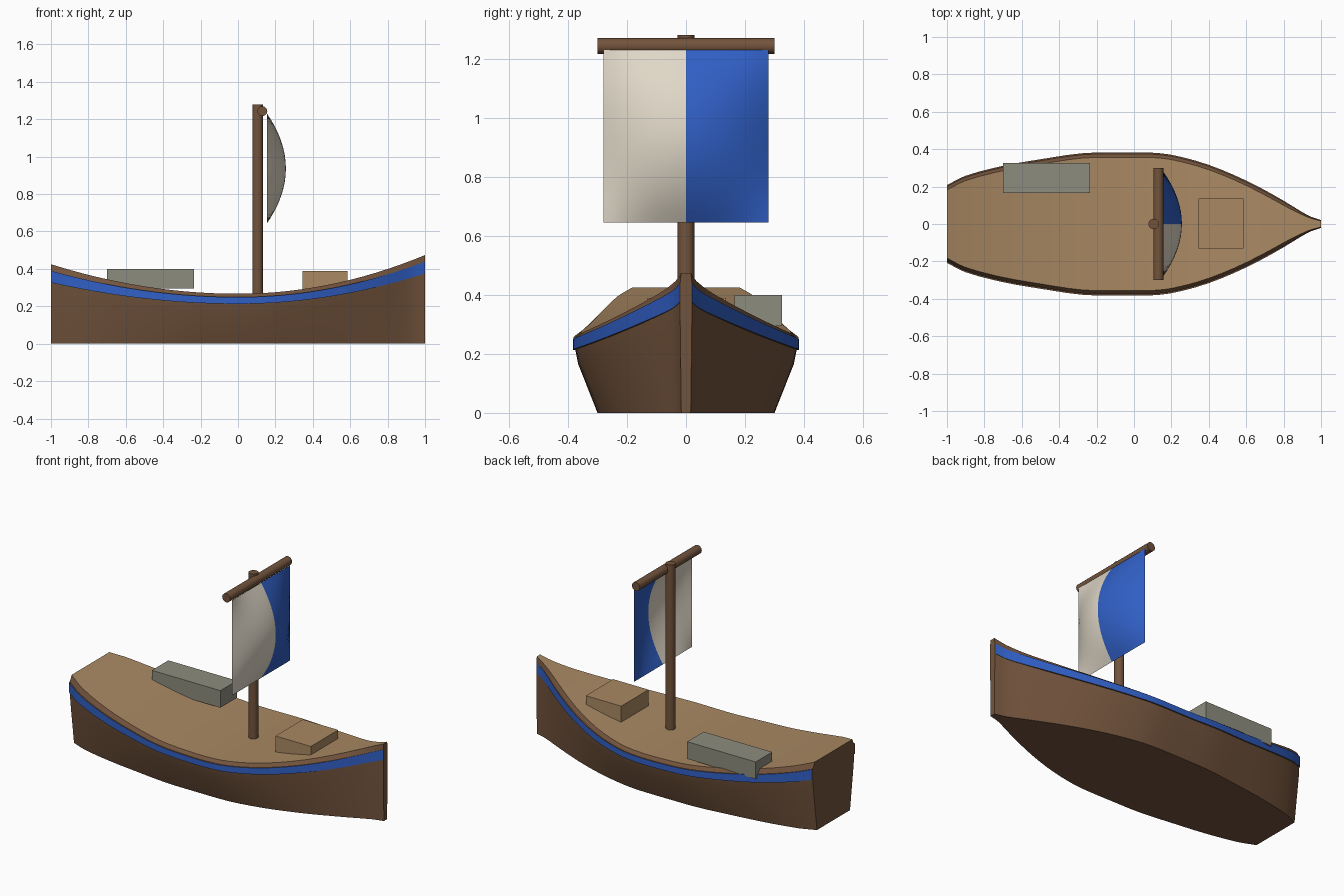
import bpy, bmesh, math

if "Cube" in bpy.data.objects:
    bpy.data.objects.remove(bpy.data.objects["Cube"])


def colour(name, r, g, b):
    m = bpy.data.materials.new(name)
    m.diffuse_color = (r, g, b, 1)
    m.use_nodes = True
    m.node_tree.nodes["Principled BSDF"].inputs["Base Color"].default_value = m.diffuse_color
    return m


BROWN = colour("dark wood", .17, .088, .046)
TAN = colour("deck wood", .40, .25, .125)
BLUE = colour("blue", .03, .115, .56)
CREAM = colour("cream cloth", .75, .69, .58)
GREY = colour("grey", .27, .265, .21)


def finish(name, bm, mats, angle=None):
    bmesh.ops.remove_doubles(bm, verts=bm.verts, dist=1e-5)
    me = bpy.data.meshes.new(name)
    bm.to_mesh(me)
    bm.free()
    ob = bpy.data.objects.new(name, me)
    bpy.context.collection.objects.link(ob)
    for m in mats:
        me.materials.append(m)
    if angle:
        bpy.ops.object.select_all(action='DESELECT')
        bpy.context.view_layer.objects.active = ob
        ob.select_set(True)
        bpy.ops.object.shade_smooth_by_angle(angle=math.radians(angle))
    return ob


def box(name, lo, hi, mat):
    bm = bmesh.new()
    bmesh.ops.create_cube(bm, size=1)
    for v in bm.verts:
        for i in range(3):
            v.co[i] = lo[i] if v.co[i] < 0 else hi[i]
    return finish(name, bm, [mat])


def pole(name, centre, radius, length, mat, along_y=False):
    bm = bmesh.new()
    bmesh.ops.create_cone(bm, cap_ends=True, segments=12, radius1=radius,
                          radius2=radius, depth=length)
    ob = finish(name, bm, [mat], 40)
    ob.location = centre
    if along_y:
        ob.rotation_euler.x = math.pi / 2
    return ob


# Hull plan: (x, half width)
PLAN = [(-1, .2), (-.9, .25), (-.7, .303), (-.5, .338), (-.28, .37), (-.1, .374),
        (.1, .373), (.22, .358), (.4, .308), (.6, .224), (.8, .118), (.93, .044), (1, .02)]


def stations(steps=3):
    """Smooth curve through the plan points."""
    out = []
    n = len(PLAN)
    slope = []
    for i in range(n):
        a, b = PLAN[max(i - 1, 0)], PLAN[min(i + 1, n - 1)]
        slope.append((b[1] - a[1]) / (b[0] - a[0]))
    for i in range(n - 1):
        (x0, y0), (x1, y1) = PLAN[i], PLAN[i + 1]
        h = x1 - x0
        for k in range(steps):
            t = k / steps
            y = ((2*t**3 - 3*t**2 + 1) * y0 + (t**3 - 2*t**2 + t) * h * slope[i]
                 + (3*t**2 - 2*t**3) * y1 + (t**3 - t**2) * h * slope[i + 1])
            out.append((x0 + h * t, y))
    return out + [PLAN[-1]]


def section(x, w):
    """One side of the hull from keel edge to rail: (half width, height)."""
    k = x * x
    sheer = .267 + (.207 if x > 0 else .158) * k
    top, low = sheer - .018 - .017 * k, sheer - .054 - .044 * k
    out = w + .008 * min(1, w / .15)
    return [(.8 * w, 0), (.975 * w, .62 * sheer), (w, low), (out, low),
            (out, top), (w, top), (w - .018 * min(1, w / .1), sheer)]


# Hull: closed sections lofted from stern to bow, with painted band and deck
bm = bmesh.new()
rings = []
for x, w in stations():
    s = section(x, w)
    pts = [(-y, z) for y, z in s] + [(y, z) for y, z in reversed(s)]
    rings.append([bm.verts.new((x, y, z)) for y, z in pts])
count = len(rings[0])
for a, b in zip(rings, rings[1:]):
    for i in range(count):
        j = (i + 1) % count
        f = bm.faces.new((a[i], b[i], b[j], a[j]))
        f.material_index = {3: 1, 9: 1, 6: 2}.get(i, 0)
bm.faces.new(rings[0])
bm.faces.new(rings[-1])
bmesh.ops.recalc_face_normals(bm, faces=bm.faces)
finish("hull", bm, [BROWN, BLUE, TAN], 20)

# Deck cargo
box("side_chest", (-.70, .165, .295), (-.235, .325, .40), GREY)
box("bow_hatch", (.345, -.13, .27), (.585, .135, .39), TAN)

# Mast and yard
pole("mast", (.105, 0, .77), .028, 1.02, BROWN)
pole("yard", (.13, 0, 1.243), .027, .60, BROWN, along_y=True)

# Sail: bulging sheet, two-coloured halves
bm = bmesh.new()
N = 16
grid = []
for i in range(N + 1):
    u = 2 * i / N - 1
    row = []
    for j in range(N + 1):
        v = 2 * j / N - 1
        bulge = .1 * (1 - u * u) * (1 - v * v)
        row.append(bm.verts.new((.156 + bulge, .28 * u, .937 + .292 * v)))
    grid.append(row)
for i in range(N):
    for j in range(N):
        f = bm.faces.new((grid[i][j], grid[i+1][j], grid[i+1][j+1], grid[i][j+1]))
        f.material_index = 0 if i < N // 2 else 1
finish("sail", bm, [CREAM, BLUE], 40)
